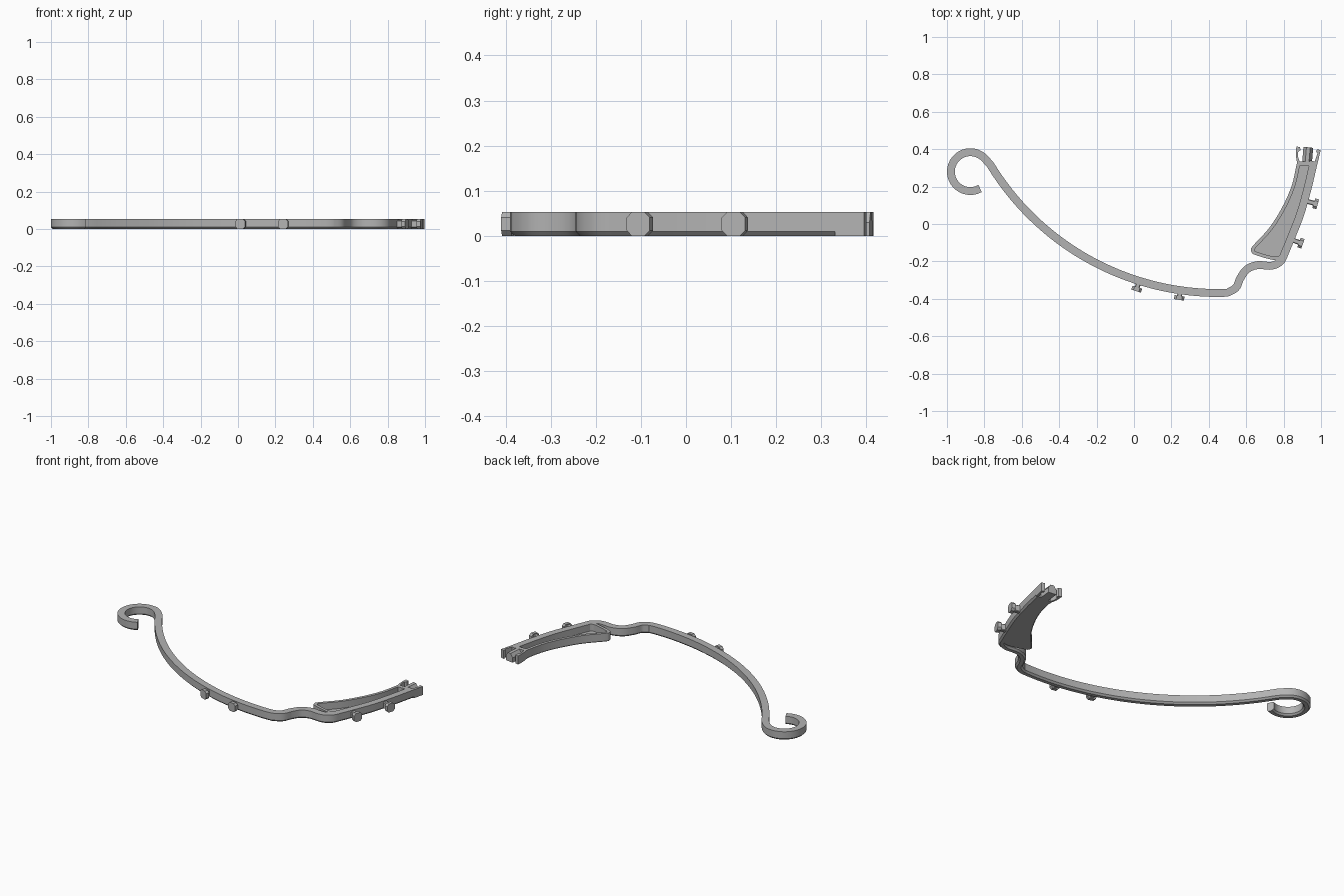
import bpy, bmesh
from math import cos, sin, radians, sqrt
from mathutils import Vector

if "Cube" in bpy.data.objects:
    bpy.data.objects.remove(bpy.data.objects["Cube"])

H = 0.053      # overall height
HALF = 0.021   # half width of the strap

grey = bpy.data.materials.new("plastic_grey")
grey.use_nodes = True
colour = (0.45, 0.45, 0.45, 1)
grey.diffuse_color = colour
grey.node_tree.nodes["Principled BSDF"].inputs["Base Color"].default_value = colour


def finish(name, bm):
    bmesh.ops.recalc_face_normals(bm, faces=bm.faces)
    mesh = bpy.data.meshes.new(name)
    bm.to_mesh(mesh)
    bm.free()
    mesh.materials.append(grey)
    ob = bpy.data.objects.new(name, mesh)
    bpy.context.collection.objects.link(ob)
    bpy.ops.object.select_all(action='DESELECT')
    ob.select_set(True)
    bpy.context.view_layer.objects.active = ob
    bpy.ops.object.shade_smooth_by_angle(angle=radians(30))
    return ob


def smooth(points, steps=6):
    """Catmull-Rom curve through the points."""
    p = [Vector(q) for q in points]
    p = [2 * p[0] - p[1]] + p + [2 * p[-1] - p[-2]]
    out = []
    for a, b, c, d in zip(p, p[1:], p[2:], p[3:]):
        for i in range(steps):
            t = i / steps
            out.append(0.5 * (2 * b + (c - a) * t + (2 * a - 5 * b + 4 * c - d) * t * t
                              + (3 * b - a - 3 * c + d) * t ** 3))
    return out + [p[-2]]


def sweep(name, path, half, chamfer):
    """Strap of constant width with its two lower edges chamfered."""
    profile = [(half, H), (-half, H), (-half, chamfer), (chamfer - half, 0),
               (half - chamfer, 0), (half, chamfer)]
    bm = bmesh.new()
    rings = []
    for i, p in enumerate(path):
        t = (path[min(i + 1, len(path) - 1)] - path[max(i - 1, 0)]).normalized()
        n = Vector((t.y, -t.x))
        rings.append([bm.verts.new((*(p + n * s), z)) for s, z in profile])
    for a, b in zip(rings, rings[1:]):
        for k in range(len(profile)):
            j = (k + 1) % len(profile)
            bm.faces.new((a[k], a[j], b[j], b[k]))
    bm.faces.new(rings[0])
    bm.faces.new(rings[-1])
    return finish(name, bm)


def plate(name, outline, z0, z1):
    """Flat outline raised from z0 to z1."""
    bm = bmesh.new()
    face = bm.faces.new([bm.verts.new((p[0], p[1], z0)) for p in outline])
    top = bmesh.ops.extrude_face_region(bm, geom=[face])["geom"]
    verts = [v for v in top if isinstance(v, bmesh.types.BMVert)]
    bmesh.ops.translate(bm, verts=verts, vec=(0, 0, z1 - z0))
    return finish(name, bm)


# Strap: end hook, long shallow arc, then the step and outer pocket wall
hook = [Vector((-0.875 + 0.104 * cos(radians(a)), 0.28 + 0.104 * sin(radians(a))))
        for a in range(-60, -321, -10)]
arc = []
for i in range(41):
    x = -0.77 + 1.24 * i / 40
    arc.append(Vector((x, 1.062 - sqrt(1.431 ** 2 - (x - 0.4535) ** 2))))
wall = smooth([(0.50, -0.367), (0.545, -0.34), (0.569, -0.289), (0.604, -0.242),
               (0.66, -0.22), (0.735, -0.223), (0.783, -0.20), (0.808, -0.15),
               (0.841, -0.07), (0.888, 0.05), (0.928, 0.19), (0.962, 0.335)])
sweep("strap", hook + arc + wall, HALF, 0.01)

# Pocket: thin inner wall, end wall and floor
inner = smooth([(0.88, 0.325), (0.854, 0.21), (0.808, 0.10), (0.735, -0.02),
                (0.645, -0.12), (0.635, -0.14), (0.652, -0.157), (0.755, -0.184),
                (0.795, -0.165)])
sweep("pocket_wall", inner, 0.009, 0.005)
plate("pocket_floor", inner + wall[42:], 0, 0.01)
plate("pocket_end_wall", [(0.871, 0.31), (0.96, 0.31), (0.965, 0.335), (0.871, 0.335)], 0, H)

# Clip fork at the open end: two hooked prongs around a tongue
plate("inner_prong", [(0.871, 0.33), (0.886, 0.33), (0.877, 0.36), (0.878, 0.385),
                      (0.89, 0.395), (0.888, 0.41), (0.868, 0.415), (0.865, 0.37)], 0, H)
plate("outer_prong", [(0.965, 0.33), (0.983, 0.33), (0.998, 0.395), (0.978, 0.4),
                      (0.974, 0.385), (0.982, 0.38)], 0, H)
bm = bmesh.new()
ends = []
for x, y in ((0.925, 0.325), (0.932, 0.41)):
    ends.append([bm.verts.new((x + s, y - 0.12 * s, z)) for s, z in
                 ((-0.026, 0), (0.026, 0), (0.026, 0.03), (0.01, H), (-0.01, H), (-0.026, 0.03))])
for k in range(6):
    j = (k + 1) % 6
    bm.faces.new((ends[0][k], ends[0][j], ends[1][j], ends[1][k]))
bm.faces.new(ends[0])
bm.faces.new(ends[1])
finish("fork_tongue", bm)


# Pegs: narrow stem with an eight-sided head
def peg(name, base, out):
    base, n = Vector(base), Vector(out).normalized()
    t = Vector((-n.y, n.x))
    bm = bmesh.new()
    for w, z0, z1, c, d0, d1 in ((0.013, 0.006, H - 0.006, 0.004, -0.015, 0.028),
                                 (0.027, 0, H, 0.012, 0.024, 0.046)):
        shape = [(w, z0 + c), (w, z1 - c), (w - c, z1), (c - w, z1),
                 (-w, z1 - c), (-w, z0 + c), (c - w, z0), (w - c, z0)]
        a, b = [[bm.verts.new((*(base + t * s + n * d), z)) for s, z in shape]
                for d in (d0, d1)]
        for k in range(8):
            j = (k + 1) % 8
            bm.faces.new((a[k], a[j], b[j], b[k]))
        bm.faces.new(a)
        bm.faces.new(b)
    finish(name, bm)


peg("front_peg_right", (0.025, -0.315), (-0.30, -0.95))
peg("front_peg_left", (0.247, -0.36), (-0.15, -0.99))
peg("side_peg_front", (0.86, -0.09), (0.94, -0.35))
peg("side_peg_back", (0.938, 0.118), (0.96, -0.28))
